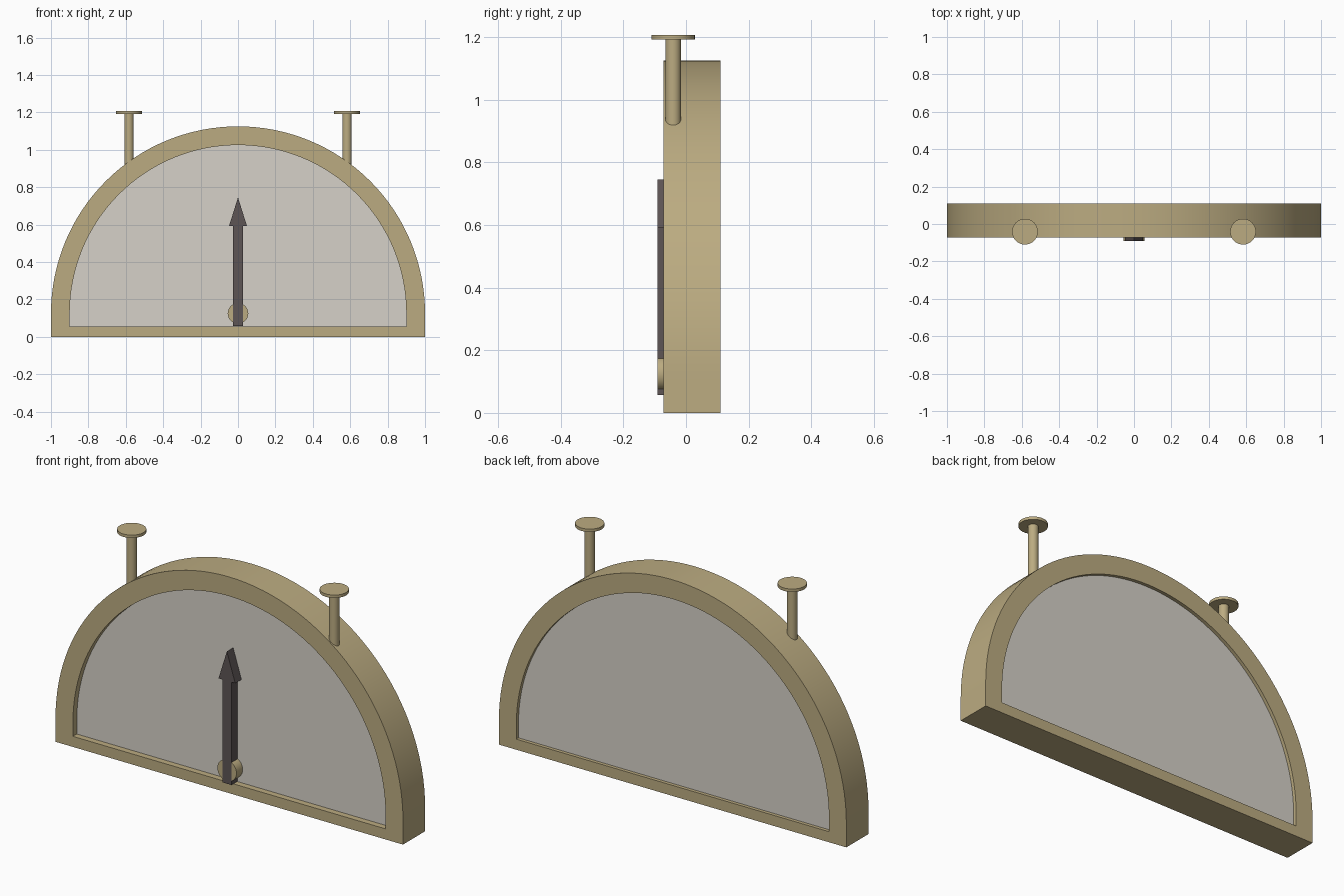
import bpy, bmesh, math

if "Cube" in bpy.data.objects:
    bpy.data.objects.remove(bpy.data.objects["Cube"])

def material(name, rgb):
    m = bpy.data.materials.new(name)
    m.diffuse_color = (*rgb, 1)
    m.use_nodes = True
    m.node_tree.nodes["Principled BSDF"].inputs["Base Color"].default_value = m.diffuse_color
    return m

BRASS = material("brass", (0.50, 0.41, 0.22))
PANEL = material("pale_face", (0.67, 0.64, 0.58))
DARK = material("dark_metal", (0.11, 0.09, 0.09))

def finish(bm, name, mat, smooth=True):
    bmesh.ops.recalc_face_normals(bm, faces=bm.faces)
    me = bpy.data.meshes.new(name)
    bm.to_mesh(me)
    bm.free()
    ob = bpy.data.objects.new(name, me)
    bpy.context.collection.objects.link(ob)
    me.materials.append(mat)
    if smooth:
        bpy.ops.object.select_all(action='DESELECT')
        ob.select_set(True)
        bpy.context.view_layer.objects.active = ob
        bpy.ops.object.shade_smooth_by_angle(angle=math.radians(30))
    return ob

def arch(radius, base, centre=0.125, n=64):
    """Half-round outline with a flat base, as (x, z) points."""
    pts = [(radius * math.cos(math.pi * i / n), centre + radius * math.sin(math.pi * i / n))
           for i in range(n + 1)]
    return pts + [(-radius, base), (radius, base)]

def prism(name, pts, y0, y1, mat, smooth=True):
    bm = bmesh.new()
    a, b = ([bm.verts.new((x, y, z)) for x, z in pts] for y in (y0, y1))
    bm.faces.new(a)
    bm.faces.new(b)
    for i in range(len(pts)):
        j = (i + 1) % len(pts)
        bm.faces.new((a[i], a[j], b[j], b[i]))
    return finish(bm, name, mat, smooth)

def ring(name, outer, inner, y0, y1, mat):
    bm = bmesh.new()
    loops = [[bm.verts.new((x, y, z)) for x, z in pts]
             for pts, y in ((outer, y0), (outer, y1), (inner, y1), (inner, y0))]
    n = len(outer)
    for k in range(4):
        a, b = loops[k], loops[(k + 1) % 4]
        for i in range(n):
            j = (i + 1) % n
            bm.faces.new((a[i], a[j], b[j], b[i]))
    return finish(bm, name, mat)

def cylinder(name, x, y, z0, z1, r, mat):
    bm = bmesh.new()
    bmesh.ops.create_cone(bm, cap_ends=True, segments=32, radius1=r, radius2=r, depth=z1 - z0)
    bmesh.ops.translate(bm, verts=bm.verts, vec=(x, y, (z0 + z1) / 2))
    return finish(bm, name, mat)

# Half-round frame and the recessed panel inside it
ring("frame", arch(1.0, 0.0), arch(0.9, 0.055), -0.072, 0.11, BRASS)
prism("face_panel", arch(0.91, 0.045), -0.04, 0.092, PANEL)

# Arrow pointer
half = [(0.026, 0.057), (0.026, 0.592), (0.048, 0.592)]
outline = half + [(0, 0.745)] + [(-x, z) for x, z in reversed(half)]
prism("pointer_arrow", outline, -0.0915, -0.036, DARK, smooth=False)

# Round pivot at the foot of the pointer
circle = [(0.055 * math.cos(math.tau * i / 32), 0.125 + 0.055 * math.sin(math.tau * i / 32))
          for i in range(32)]
prism("pointer_pivot", circle, -0.091, -0.036, BRASS)

# Two mounting posts with flat round flanges
for side, s in (("left", -1), ("right", 1)):
    cylinder("post_" + side, s * 0.583, -0.041, 0.88, 1.195, 0.025, BRASS)
    cylinder("post_flange_" + side, s * 0.583, -0.041, 1.192, 1.207, 0.069, BRASS)
